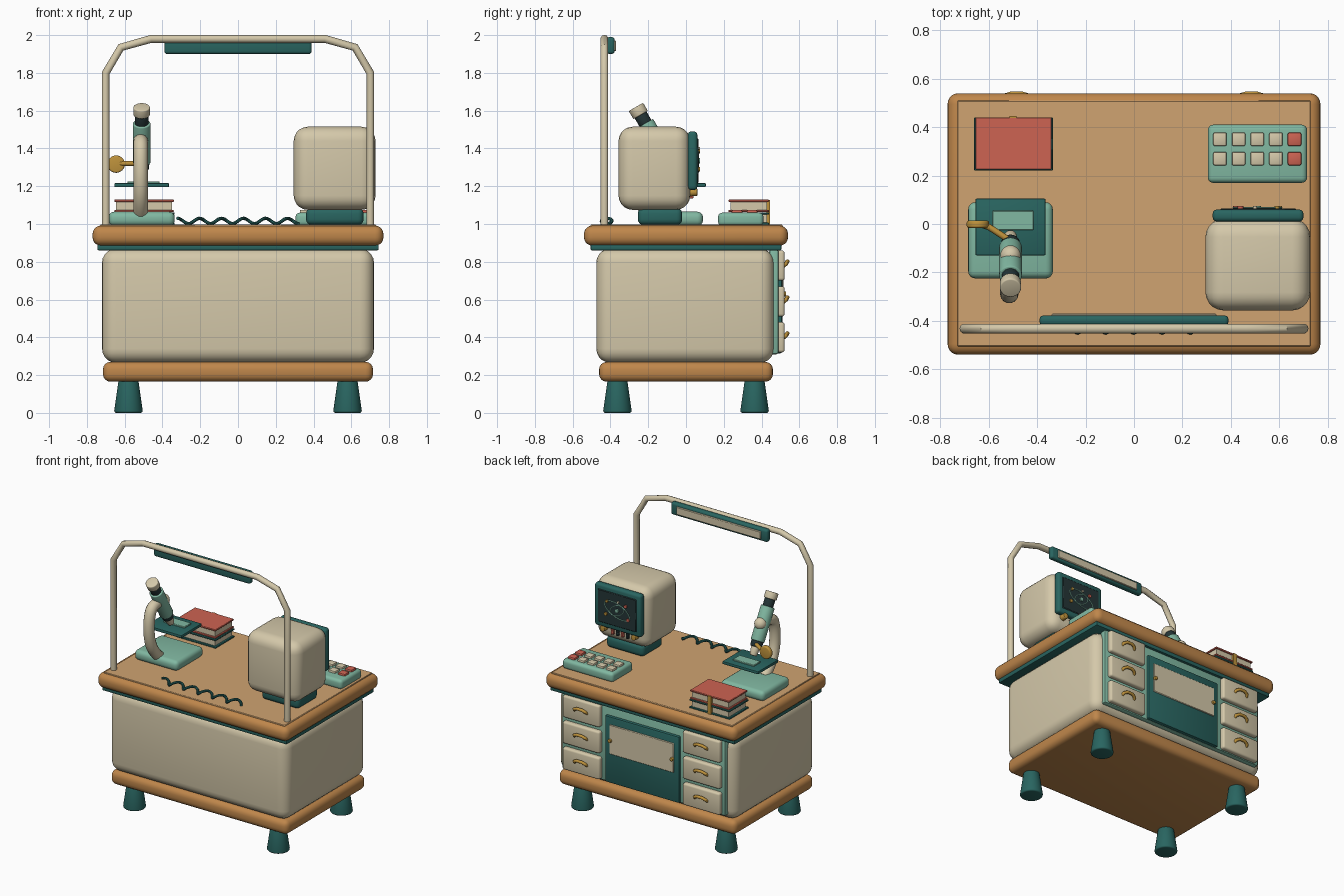
import bpy, bmesh, math
from mathutils import Vector

if "Cube" in bpy.data.objects:
    bpy.data.objects.remove(bpy.data.objects["Cube"])

def mat(name, *c):
    m = bpy.data.materials.new(name)
    m.diffuse_color = (*c, 1)
    m.use_nodes = True
    m.node_tree.nodes["Principled BSDF"].inputs["Base Color"].default_value = m.diffuse_color
    return m

CREAM = mat("cream", .66, .58, .40)
WOOD = mat("wood edge", .52, .24, .07)
TOP = mat("wood top", .63, .37, .165)
TEAL = mat("dark teal", .022, .13, .118)
MINT = mat("mint", .22, .48, .36)
GOLD = mat("gold", .52, .29, .045)
RED = mat("coral red", .61, .125, .085)
DARK = mat("near black", .018, .036, .038)

def finish(o, m):
    o.data.materials.clear()
    o.data.materials.append(m)
    bpy.ops.object.select_all(action='DESELECT')
    o.select_set(True)
    bpy.context.view_layer.objects.active = o
    bpy.ops.object.shade_smooth_by_angle(angle=math.radians(40))
    return o

def from_bm(name, bm, m):
    me = bpy.data.meshes.new(name)
    bm.to_mesh(me)
    bm.free()
    o = bpy.data.objects.new(name, me)
    bpy.context.collection.objects.link(o)
    return finish(o, m)

def box(name, x, y, z, m, bev=0.0, seg=4):
    """Rounded box from (min, max) ranges."""
    bm = bmesh.new()
    bmesh.ops.create_cube(bm, size=1)
    for v in bm.verts:
        v.co = [r[0] + (c + .5) * (r[1] - r[0]) for c, r in zip(v.co, (x, y, z))]
    if bev:
        bmesh.ops.bevel(bm, geom=bm.edges[:], offset=bev, segments=seg, profile=.5, affect='EDGES')
    return from_bm(name, bm, m)

def cyl(name, a, b, r1, r2, m, bev=0.0, seg=32):
    """Cylinder or cone from point a (r1) to point b (r2)."""
    a, b = Vector(a), Vector(b)
    bm = bmesh.new()
    bmesh.ops.create_cone(bm, cap_ends=True, segments=seg, radius1=r1, radius2=r2, depth=(b - a).length)
    if bev:
        rim = [e for e in bm.edges if abs(e.verts[0].co.z - e.verts[1].co.z) < 1e-5]
        bmesh.ops.bevel(bm, geom=rim, offset=bev, segments=3, profile=.5, affect='EDGES')
    q = (b - a).to_track_quat('Z', 'Y')
    for v in bm.verts:
        v.co = q @ v.co + (a + b) / 2
    return from_bm(name, bm, m)

def ball(name, c, r, m):
    bm = bmesh.new()
    bmesh.ops.create_uvsphere(bm, u_segments=24, v_segments=14, radius=r)
    bmesh.ops.translate(bm, verts=bm.verts, vec=c)
    return from_bm(name, bm, m)

def tube(name, pts, r, m, kind='POLY', cyclic=False, res=3):
    cu = bpy.data.curves.new(name, 'CURVE')
    cu.dimensions = '3D'
    cu.bevel_depth, cu.bevel_resolution, cu.use_fill_caps = r, res, True
    s = cu.splines.new(kind)
    s.points.add(len(pts) - 1)
    for p, c in zip(s.points, pts):
        p.co = (*c, 1)
    s.use_cyclic_u = cyclic
    if kind == 'NURBS':
        s.order_u, s.use_endpoint_u, s.resolution_u = 3, True, 6
    o = bpy.data.objects.new(name, cu)
    bpy.context.collection.objects.link(o)
    bpy.ops.object.select_all(action='DESELECT')
    o.select_set(True)
    bpy.context.view_layer.objects.active = o
    bpy.ops.object.convert(target='MESH')
    return finish(bpy.context.view_layer.objects.active, m)

# desk: feet, plinth, cabinet, top
for sx in (-1, 1):
    for sy in (-1, 1):
        cyl("foot", (sx * .58, sy * .363, 0), (sx * .58, sy * .363, .175), .077, .052, TEAL, .012)
box("plinth", (-.715, .715), (-.46, .46), (.165, .27), WOOD, .04)
box("cabinet_body", (-.72, .72), (-.475, .465), (.265, .87), CREAM, .075, 5)
box("top_trim", (-.745, .745), (-.505, .505), (.86, .895), TEAL, .008, 2)
box("desk_top", (-.77, .77), (-.54, .54), (.885, .992), WOOD, .045, 5)
box("desk_surface", (-.73, .73), (-.505, .51), (.985, .997), TOP, .004, 1)

# drawer side: panel, drawers with handles, door
box("drawer_panel", (-.66, .66), (.44, .49), (.31, .865), MINT, .012, 2)
for cx in (-.485, .485):
    for cz in (.78, .59, .40):
        box("drawer", (cx - .15, cx + .15), (.47, .522), (cz - .08, cz + .08), CREAM, .014, 3)
        tube("drawer_handle", [(cx + dx, y, cz + .01 + dz) for dx, y, dz in
             ((-.05, .515, -.012), (-.045, .53, 0), (-.02, .537, .012), (.02, .537, .012),
              (.045, .53, 0), (.05, .515, -.012))], .011, GOLD)
box("door", (-.3, .3), (.47, .51), (.315, .80), TEAL, .012, 2)
box("door_plate", (-.26, .26), (.505, .516), (.53, .745), CREAM, .004, 1)
for sx in (-1, 1):
    cyl("door_knob", (sx * .25, .51, .63), (sx * .25, .53, .63), .013, .013, GOLD, .003, 16)

# overhead arch and lamp
half = [(.7, .99), (.7, 1.8), (.62, 1.935), (.46, 1.98)]
tube("arch_frame", [(-x, -.432, z) for x, z in half] + [(x, -.432, z) for x, z in half[::-1]], .021, CREAM)
box("lamp_housing", (-.39, .39), (-.42, -.378), (1.9, 1.99), TEAL, .015, 3)
box("lamp_panel", (-.34, .34), (-.385, -.37), (1.915, 1.972), CREAM, .004, 1)

# coiled cable lying behind the monitor
N = 88
tube("coiled_cable", [(-.32 + .64 * i / N, -.42 + .028 * math.sin(5.5 * math.tau * i / N),
     1.016 + .014 * math.cos(5.5 * math.tau * i / N)) for i in range(N + 1)], .009, TEAL, res=2)

# monitor
box("monitor_stand", (.36, .665), (-.255, -.02), (.995, 1.085), TEAL, .03)
box("monitor_case", (.295, .728), (-.357, .022), (1.075, 1.515), CREAM, .075, 5)
box("screen_bezel", (.325, .7), (.01, .06), (1.18, 1.49), TEAL, .018, 3)
box("screen", (.355, .67), (.05, .065), (1.215, 1.455), DARK, .006, 1)
for i, tilt in enumerate((.35, -.45)):
    a, b = (.105, .05) if i == 0 else (.06, .035)
    ring = []
    for k in range(36):
        t = math.tau * k / 36
        u, w = a * math.cos(t), b * math.sin(t)
        ring.append((.51 + u * math.cos(tilt) - w * math.sin(tilt), .067,
                     1.335 + u * math.sin(tilt) + w * math.cos(tilt)))
    tube("screen_orbit", ring, .003, MINT, cyclic=True, res=1)
for x, z, r, m in ((.44, 1.385, .012, RED), (.42, 1.29, .012, RED), (.59, 1.385, .01, GOLD),
                   (.60, 1.29, .012, GOLD), (.51, 1.335, .014, MINT), (.5, 1.40, .008, CREAM)):
    cyl("screen_dot", (x, .06, z), (x, .074, z), r, r, m, 0, 16)
for x in (.635, .385):
    cyl("monitor_knob", (x, .01, 1.168), (x, .06, 1.168), .022, .02, GOLD, .004, 20)
for i, m in enumerate((DARK, RED, DARK, RED)):
    x = .45 + .04 * i
    box("monitor_button", (x - .01, x + .01), (.01, .04), (1.135, 1.172), m, .003, 1)

# control pad with ten keys
box("control_pad", (.305, .715), (.17, .41), (.99, 1.06), MINT, .022)
for i in range(5):
    for y in (.27, .35):
        x = .355 + .077 * i
        box("pad_key", (x - .028, x + .028), (y - .028, y + .028), (1.045, 1.075),
            RED if i == 4 else CREAM, .007, 2)

# two books with a strap
for z, m, e in ((.995, TEAL, .005), (1.063, RED, 0)):
    X, Y = (-.655 - e, -.34 + e), (.225 - e, .44)
    box("book_cover", X, Y, (z, z + .012), m, .003, 1)
    box("book_pages", (-.645, -.35), (.235, .43), (z + .01, z + .056), CREAM)
    box("book_cover", X, Y, (z + .054, z + .066), m, .003, 1)
box("book_strap", (-.515, -.485), (.425, .446), (.997, 1.128), GOLD)

# microscope: base, stage, arm, tilted tube, focus knob
MX = -.51
box("microscope_base", (-.685, -.335), (-.225, .09), (.99, 1.065), MINT, .03)
box("microscope_stage", (-.655, -.365), (-.13, .105), (1.195, 1.217), TEAL, .006, 2)
box("specimen_slide", (-.585, -.415), (-.025, .055), (1.21, 1.226), MINT, .003, 1)
tube("microscope_arm", [(MX - .005, y, z) for y, z in ((-.17, 1.04), (-.24, 1.10), (-.29, 1.22),
     (-.29, 1.36), (-.25, 1.45), (-.15, 1.44))], .038, CREAM, 'NURBS', res=5)
ball("arm_joint", (MX, -.13, 1.44), .042, CREAM)

def axis(t):
    return (MX, -.265 + .5 * t, 1.62 - .866 * t)

for n, a, b, r1, r2, m in (("eyepiece", 0, .05, .044, .044, CREAM), ("eyepiece_collar", .045, .11, .036, .036, DARK),
                           ("optical_tube", .10, .34, .047, .047, MINT), ("nose_ring", .335, .38, .042, .038, DARK),
                           ("objective", .375, .44, .032, .024, CREAM)):
    cyl("microscope_" + n, axis(a), axis(b), r1, r2, m, .006)
tube("focus_shaft", [(-.64, 0, 1.32), (-.6, -.012, 1.32), (-.51, -.07, 1.32)], .013, GOLD)
cyl("focus_knob", (-.645, -.016, 1.317), (-.645, .014, 1.317), .046, .046, GOLD, .008)
